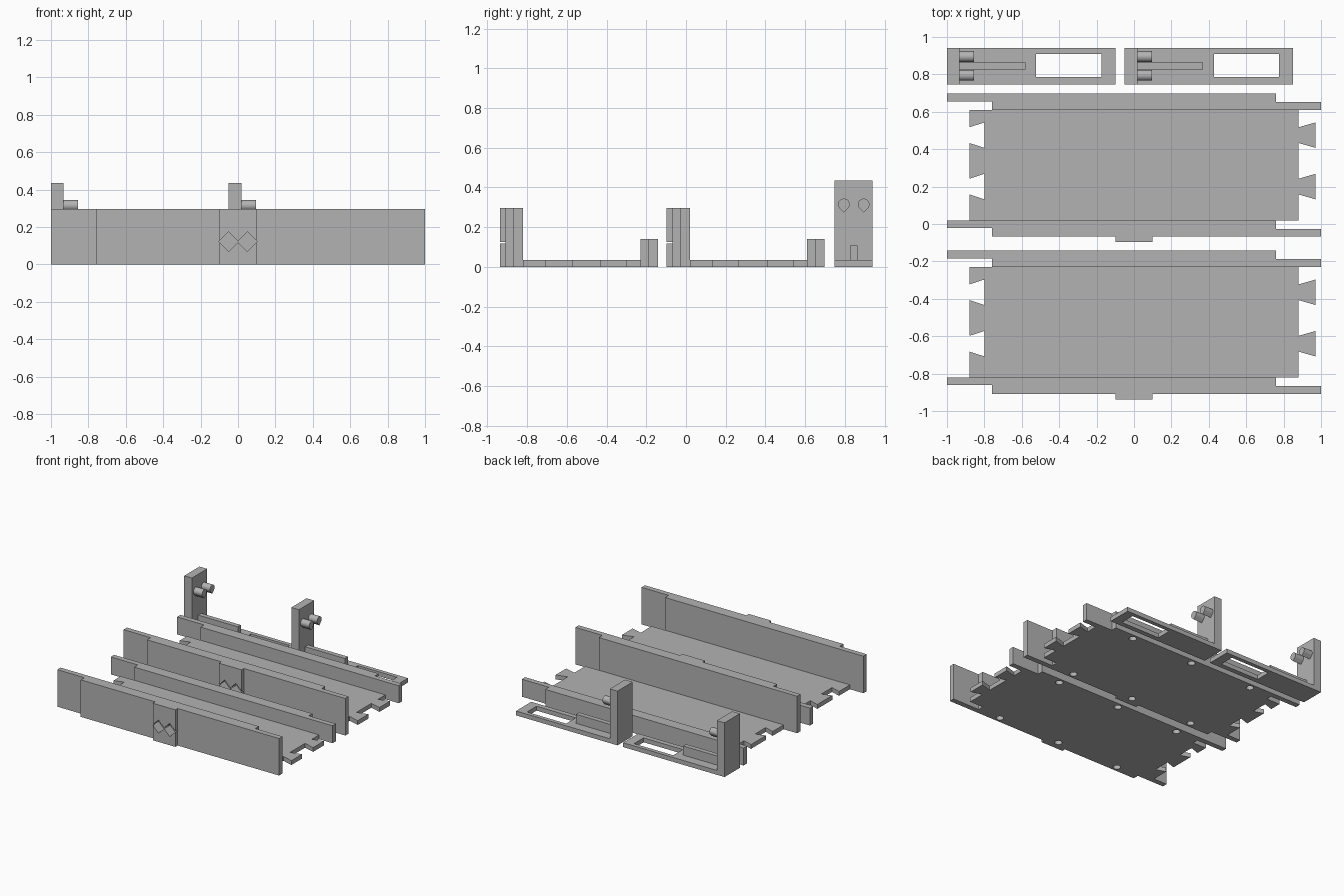
import bpy, bmesh, math
from mathutils import Matrix, Vector

if "Cube" in bpy.data.objects:
    bpy.data.objects.remove(bpy.data.objects["Cube"])

grey = bpy.data.materials.new("plain_grey")
grey.use_nodes = True
grey.diffuse_color = (0.45, 0.45, 0.45, 1)
grey.node_tree.nodes["Principled BSDF"].inputs["Base Color"].default_value = (0.45, 0.45, 0.45, 1)

# Axis maps: profile plane plus extrusion direction
ALONG_Z = lambda a, b, c: (a, b, c)
ALONG_Y = lambda a, b, c: (a, c, b)
ALONG_X = lambda a, b, c: (c, a, b)


def prism(name, profile, low, high, axis=ALONG_Z):
    """Extrude a closed 2D profile between two levels."""
    bm = bmesh.new()
    base = bm.faces.new([bm.verts.new(axis(a, b, low)) for a, b in profile])
    grown = bmesh.ops.extrude_face_region(bm, geom=[base])["geom"]
    shift = Vector(axis(0, 0, high - low))
    bmesh.ops.translate(bm, vec=shift, verts=[v for v in grown if isinstance(v, bmesh.types.BMVert)])
    bmesh.ops.recalc_face_normals(bm, faces=bm.faces)
    mesh = bpy.data.meshes.new(name)
    bm.to_mesh(mesh)
    bm.free()
    mesh.materials.append(grey)
    obj = bpy.data.objects.new(name, mesh)
    bpy.context.collection.objects.link(obj)
    return obj


def rect(a0, b0, a1, b1):
    return [(a0, b0), (a1, b0), (a1, b1), (a0, b1)]


def circle(a, b, r, n=24):
    return [(a + r * math.cos(2 * math.pi * i / n), b + r * math.sin(2 * math.pi * i / n)) for i in range(n)]


def activate(obj):
    bpy.ops.object.select_all(action='DESELECT')
    obj.select_set(True)
    bpy.context.view_layer.objects.active = obj


def cut(obj, cutter):
    """Subtract the cutter and discard it."""
    cutter.hide_render = True
    mod = obj.modifiers.new("cut", 'BOOLEAN')
    mod.operation = 'DIFFERENCE'
    mod.solver = 'EXACT'
    mod.object = cutter
    activate(obj)
    bpy.ops.object.modifier_apply(modifier=mod.name)
    bpy.data.objects.remove(cutter)


def smooth(obj):
    activate(obj)
    bpy.ops.object.shade_smooth_by_angle(angle=math.radians(30))


THICK, HALF, LAP = 0.035, 0.88, 0.76
JOINTS = (0.2, 0.475)          # dovetail centres
NECK, FLARE = 0.042, 0.068     # dovetail half widths


def floor_outline(y0, y1):
    pts = [(-HALF, y0), (HALF, y0)]
    for c in JOINTS:           # tails
        pts += [(HALF, c - NECK), (0.97, c - FLARE), (0.97, c + FLARE), (HALF, c + NECK)]
    pts += [(HALF, y1), (-HALF, y1)]
    for c in reversed(JOINTS):  # sockets
        pts += [(-HALF, c + NECK), (-0.8, c + FLARE), (-0.8, c - FLARE), (-HALF, c - NECK)]
    return pts


def wall_outline(y0, y1, bump=0):
    """Wall with half-lap ends and an optional front pad."""
    mid = (y0 + y1) / 2
    pts = [(-1, mid + 0.002), (-LAP, mid + 0.002), (-LAP, y0)]
    if bump:
        pts += [(-0.1, y0), (-0.1, y0 - bump), (0.1, y0 - bump), (0.1, y0)]
    pts += [(1, y0), (1, mid - 0.002), (LAP, mid - 0.002), (LAP, y1), (-1, y1)]
    return pts


def build_tray(label):
    floor = prism(label + "_floor", floor_outline(0.02, 0.61), 0, THICK)
    low = prism(label + "_low_wall", wall_outline(0.61, 0.698), 0, 0.14)
    high = prism(label + "_high_wall", wall_outline(-0.068, 0.02, 0.029), 0, 0.297)
    # Blind round holes underneath
    for wall, y in ((low, 0.654), (high, -0.024)):
        for x in (-0.56, 0, 0.56):
            cut(wall, prism("hole_cutter", circle(x, y, 0.028), -0.05, 0.06))
    # Diamond sockets in the front pad
    for x in (-0.05, 0.05):
        cut(high, prism("socket_cutter", circle(x, 0.122, 0.053, 4), -0.2, -0.02, ALONG_Y))
    for wall in (low, high):
        smooth(wall)
    return [floor, low, high]


def build_bracket(label):
    base = prism(label + "_base", rect(-1, 0.747, -0.1, 0.94), 0, THICK)
    cut(base, prism("window_cutter", rect(-0.523, 0.787, -0.175, 0.908), -0.1, 0.1))
    parts = [base,
             prism(label + "_post", rect(-1, 0.747, -0.932, 0.94), THICK, 0.435),
             prism(label + "_rib", rect(-0.932, 0.826, -0.58, 0.864), THICK, 0.108)]
    # Teardrop pegs
    for i, y in enumerate((0.795, 0.895)):
        r, z = 0.029, 0.315
        arc = [math.radians(-45 + 270 * k / 20) for k in range(21)]
        drop = [(y + r * math.cos(t), z + r * math.sin(t)) for t in arc] + [(y, z - r * 1.414)]
        peg = prism(f"{label}_peg_{i + 1}", drop, -0.932, -0.855, ALONG_X)
        smooth(peg)
        parts.append(peg)
    return parts


build_tray("back_tray")
for part in build_tray("front_tray"):
    part.data.transform(Matrix.Translation((0, -0.84, 0)))

build_bracket("right_bracket")
for part in build_bracket("left_bracket"):
    part.data.transform(Matrix.Translation((0.95, 0, 0)))
